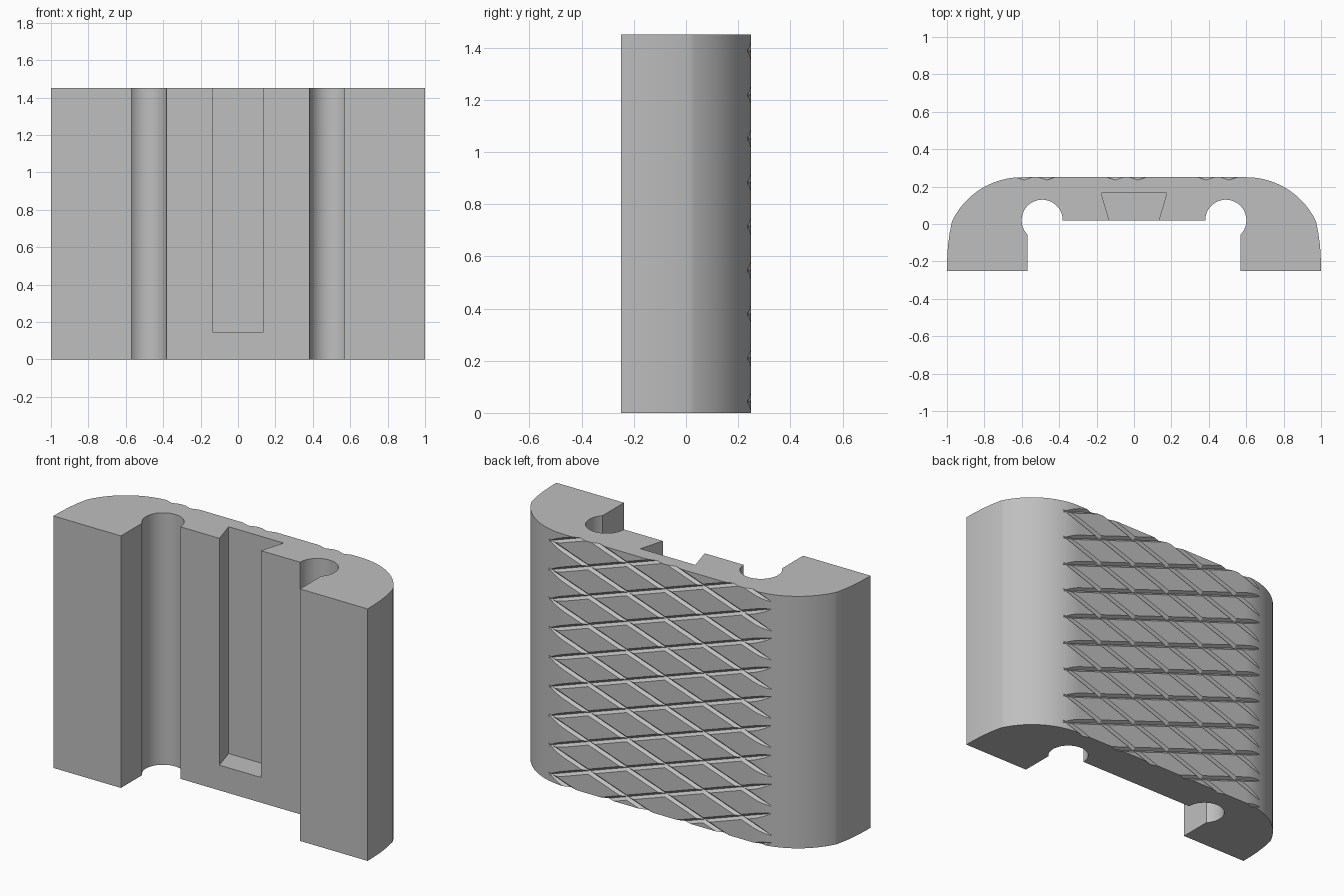
import bpy, bmesh, math
from mathutils import Vector, Matrix

if "Cube" in bpy.data.objects:
    bpy.data.objects.remove(bpy.data.objects["Cube"], do_unlink=True)

HEIGHT = 1.45
BACK = 0.25
SLOPE = 0.345      # rise of the grip grooves
PITCH = 0.168      # vertical groove spacing


def arc(cx, cy, r, start, end, steps):
    angles = [math.radians(start + (end - start) * i / steps) for i in range(steps + 1)]
    return [(cx + r * math.cos(a), cy + r * math.sin(a)) for a in angles]


def add_prism(bm, points, low, high, matrix=Matrix()):
    """Extrude a closed 2D outline along local z."""
    bottom = [bm.verts.new(matrix @ Vector((x, y, low))) for x, y in points]
    top = [bm.verts.new(matrix @ Vector((x, y, high))) for x, y in points]
    bm.faces.new(bottom)
    bm.faces.new(top)
    n = len(points)
    for i in range(n):
        j = (i + 1) % n
        bm.faces.new((bottom[i], bottom[j], top[j], top[i]))


def make_object(name, bm):
    bmesh.ops.recalc_face_normals(bm, faces=bm.faces)
    mesh = bpy.data.meshes.new(name)
    bm.to_mesh(mesh)
    bm.free()
    obj = bpy.data.objects.new(name, mesh)
    bpy.context.collection.objects.link(obj)
    return obj


def cut(target, cutter):
    cutter.hide_render = True
    mod = target.modifiers.new(cutter.name, "BOOLEAN")
    mod.operation = "DIFFERENCE"
    mod.solver = "EXACT"
    mod.object = cutter
    bpy.ops.object.modifier_apply(modifier=mod.name)
    bpy.data.objects.remove(cutter, do_unlink=True)


# Bracket body: half outline from back centre round to the web, then mirrored
half = arc(-0.6, -0.163, 0.413, 90, 154.5, 24)
half += [(-0.986, -0.05), (-0.995, -0.12), (-0.999, -0.19), (-1, -0.25), (-0.57, -0.25)]
half += arc(-0.491, 0.02, 0.11, 224, 0, 28)
outline = half + [(-x, y) for x, y in reversed(half)]
bm = bmesh.new()
add_prism(bm, outline, 0, HEIGHT)
body = make_object("bracket_body", bm)
bpy.context.view_layer.objects.active = body
body.select_set(True)

# Dovetail slot, open at the top
bm = bmesh.new()
tail = [(-0.127, 0), (0.127, 0), (0.175, 0.165), (-0.175, 0.165)]
add_prism(bm, tail, 0.145, HEIGHT + 0.1)
cut(body, make_object("dovetail_slot", bm))

# Crossed V-shaped grip grooves on the back
groove = [(0, BACK - 0.015), (0.028, BACK + 0.015), (-0.028, BACK + 0.015)]
for name, slope, top_x in (("grooves_falling", SLOPE, -0.1), ("grooves_rising", -SLOPE, 0.02)):
    bm = bmesh.new()
    along = Vector((1, 0, slope)).normalized()
    across = along.cross(Vector((0, 1, 0)))
    for k in range(-12, 4):
        origin = Vector((0, 0, HEIGHT - slope * top_x + k * PITCH))
        frame = Matrix((across, (0, 1, 0), along)).transposed().to_4x4()
        add_prism(bm, groove, -1.1, 1.1, Matrix.Translation(origin) @ frame)
    cut(body, make_object(name, bm))

# Plain grey finish
grey = bpy.data.materials.new("plain_grey")
grey.use_nodes = True
colour = (0.52, 0.52, 0.52, 1)
grey.diffuse_color = colour
grey.node_tree.nodes["Principled BSDF"].inputs["Base Color"].default_value = colour
body.data.materials.clear()
body.data.materials.append(grey)
for face in body.data.polygons:
    face.material_index = 0

bpy.ops.object.shade_smooth_by_angle(angle=math.radians(25))
weighted = body.modifiers.new("weighted_normals", "WEIGHTED_NORMAL")
weighted.keep_sharp = True
